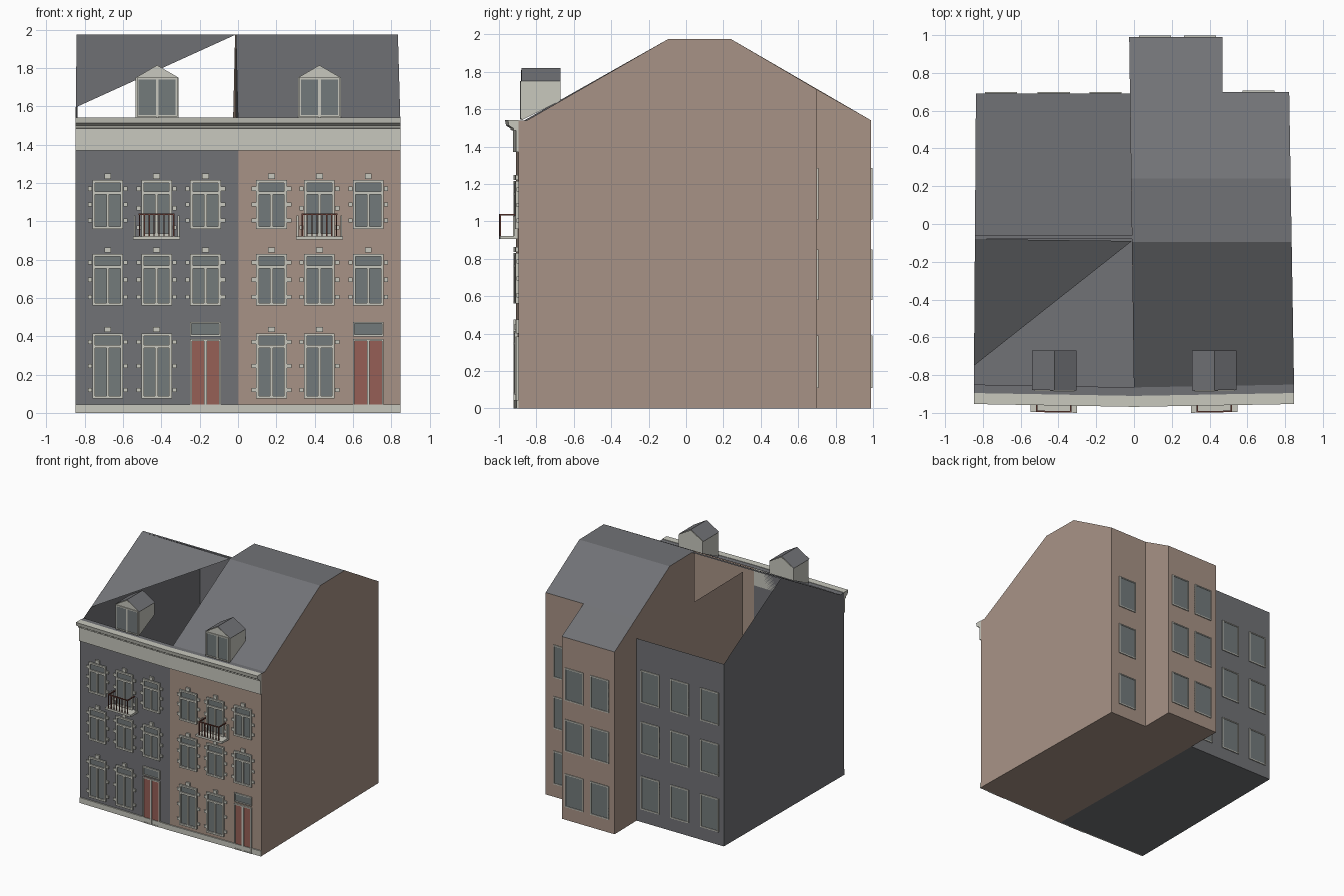
import bpy, bmesh
from mathutils import Vector

if "Cube" in bpy.data.objects:
    bpy.data.objects.remove(bpy.data.objects["Cube"])


def material(name, *rgb):
    lin = [((c / 255 + 0.055) / 1.055) ** 2.4 for c in rgb] + [1]
    m = bpy.data.materials.new(name)
    m.use_nodes = True
    m.diffuse_color = lin
    m.node_tree.nodes["Principled BSDF"].inputs["Base Color"].default_value = lin
    return m


BROWN = material("brown plaster", 168, 147, 134)
GRAY = material("gray plaster", 113, 114, 118)
ROOF = material("roof slate", 113, 114, 118)
STONE = material("pale stone", 200, 200, 190)
GLASS = material("window glass", 115, 122, 123)
RED = material("door red", 150, 95, 86)
IRON = material("railing rust", 112, 66, 56)

HALF, FRONT, EAVE, BACK, EXT = 0.848, -0.895, -0.85, 0.69, 0.99
EAVE_Z, RIDGE_Z = 1.54, 1.975


def finish(name, bm, mat):
    # the facade bows slightly forward at the party wall
    for v in bm.verts:
        if v.co.y < -0.8:
            v.co.y -= 0.015 * (1 - abs(v.co.x) / HALF)
    me = bpy.data.meshes.new(name)
    bm.to_mesh(me)
    bm.free()
    me.materials.append(mat)
    ob = bpy.data.objects.new(name, me)
    bpy.context.collection.objects.link(ob)
    return ob


def sheets(name, mat, polys):
    """Flat faces, each given as (outward direction, points)."""
    bm = bmesh.new()
    for out, pts in polys:
        f = bm.faces.new([bm.verts.new(p) for p in pts])
        f.normal_update()
        if f.normal.dot(Vector(out)) < 0:
            f.normal_flip()
    bmesh.ops.remove_doubles(bm, verts=bm.verts, dist=1e-5)
    return finish(name, bm, mat)


def boxes(name, mat, items):
    """Boxes given as (x0, x1, y0, y1, z0, z1)."""
    bm = bmesh.new()
    for x0, x1, y0, y1, z0, z1 in items:
        vs = bmesh.ops.create_cube(bm, size=1)["verts"]
        for v in vs:
            v.co = ((x0 + x1) / 2 + v.co.x * (x1 - x0),
                    (y0 + y1) / 2 + v.co.y * (y1 - y0),
                    (z0 + z1) / 2 + v.co.z * (z1 - z0))
    return finish(name, bm, mat)


def prism(name, mat, profile, x0, x1):
    """Closed (y, z) profile extruded along x."""
    bm = bmesh.new()
    f = bm.faces.new([bm.verts.new((x0, y, z)) for y, z in profile])
    ext = bmesh.ops.extrude_face_region(bm, geom=[f])["geom"]
    for v in ext:
        if isinstance(v, bmesh.types.BMVert):
            v.co.x = x1
    bmesh.ops.recalc_face_normals(bm, faces=bm.faces)
    return finish(name, bm, mat)


# Plan lines of the slightly tapering side walls
def left(y): return -HALF + 0.007 * (y + 0.9)
def party(y): return -0.0135 * (y + 0.9)
def right(y): return HALF - 0.0165 * (y + 0.9)
def wing(y): return 0.468


def span(a, b, *yz):
    """Quad between plan lines a and b through two (y, z) points."""
    (y0, z0), (y1, z1) = yz
    return [(a(y0), y0, z0), (b(y0), y0, z0), (b(y1), y1, z1), (a(y1), y1, z1)]


def side(line, *yz):
    return [(line(y), y, z) for y, z in yz]


X, Y, Z = Vector((1, 0, 0)), Vector((0, 1, 0)), Vector((0, 0, 1))
R0, R1, NOTCH, NOTCH_Z = -0.095, 0.24, 0.7, 1.705

# Brown house with its rear wing
sheets("brown_house_walls", BROWN, [
    (-Y, span(party, right, (FRONT, 0), (FRONT, EAVE_Z))),
    (X, side(right, (FRONT, 0), (FRONT, EAVE_Z), (EAVE, EAVE_Z), (R0, RIDGE_Z),
             (R1, RIDGE_Z), (NOTCH, NOTCH_Z), (NOTCH, 0))),
    (Y, span(wing, right, (NOTCH, 0), (NOTCH, NOTCH_Z))),
    (X, side(wing, (NOTCH, 0), (NOTCH, NOTCH_Z), (EXT, EAVE_Z), (EXT, 0))),
    (Y, span(party, wing, (EXT, 0), (EXT, EAVE_Z))),
    (-X, side(party, (-0.76, 0), (-0.76, 1.545), (R0, 1.545), (R0, RIDGE_Z),
              (R1, RIDGE_Z), (EXT, EAVE_Z), (EXT, 0))),
    (-Z, span(party, right, (FRONT, 0), (NOTCH, 0))),
    (-Z, span(party, wing, (NOTCH, 0), (EXT, 0))),
])
sheets("brown_house_roof", ROOF, [
    (Z, span(party, right, (FRONT, EAVE_Z), (EAVE, EAVE_Z))),
    (Z, span(party, right, (EAVE, EAVE_Z), (R0, RIDGE_Z))),
    (Z, span(party, right, (R0, RIDGE_Z), (R1, RIDGE_Z))),
    (Z, span(party, right, (R1, RIDGE_Z), (NOTCH, NOTCH_Z))),
    (Z, span(party, wing, (NOTCH, NOTCH_Z), (EXT, EAVE_Z))),
])

# Gray house, with an open roof shell
sheets("gray_house_walls", GRAY, [
    (-Y, span(left, party, (FRONT, 0), (FRONT, EAVE_Z))),
    (Y, span(left, party, (BACK, 0), (BACK, EAVE_Z))),
    (-X, side(left, (FRONT, 0), (FRONT, EAVE_Z), (EAVE, EAVE_Z), (-0.08, RIDGE_Z),
              (-0.06, RIDGE_Z), (BACK, EAVE_Z), (BACK, 0))),
    (-Z, span(left, party, (FRONT, 0), (BACK, 0))),
])
sheets("gray_house_roof", ROOF, [
    (Z, span(left, party, (FRONT, EAVE_Z), (EAVE, EAVE_Z))),
    (Z, [(left(-0.75), -0.75, 1.595), (left(-0.08), -0.08, RIDGE_Z),
         (party(-0.09), -0.09, RIDGE_Z)]),
    (Z, span(left, party, (-0.08, RIDGE_Z), (-0.06, RIDGE_Z))),
])

# Cornice and plinth, one length per house
cornice = [(FRONT, 1.37), (-0.91, 1.37), (-0.91, 1.485), (-0.922, 1.488),
           (-0.922, 1.497), (-0.947, 1.512), (-0.953, 1.543), (FRONT, 1.543)]
plinth = [(FRONT, 0), (-0.905, 0), (-0.905, 0.045), (FRONT, 0.045)]
for who, x0, x1 in (("gray", -HALF, 0), ("brown", 0, HALF)):
    prism(who + "_cornice", STONE, cornice, x0, x1)
    prism(who + "_plinth", STONE, plinth, x0, x1)

stone, glass, red, iron = [], [], [], []


def frame(x0, x1, z0, z1, y0, y1, t):
    stone.extend([(x0, x0 + t, y0, y1, z0, z1), (x1 - t, x1, y0, y1, z0, z1),
                  (x0 + t, x1 - t, y0, y1, z0, z0 + t),
                  (x0 + t, x1 - t, y0, y1, z1 - t, z1)])


def front_window(c, z0, z1):
    w, face = 0.08, -0.91
    glass.append((c - w, c + w, -0.9, FRONT, z0, z1))
    frame(c - w, c + w, z0, z1, face, FRONT, 0.014)
    bar = z1 - 0.068
    stone.append((c - w, c + w, face, FRONT, bar - 0.008, bar + 0.008))
    stone.append((c - 0.007, c + 0.007, face, FRONT, z0, bar))
    # keystone and side blocks
    stone.append((c - 0.018, c + 0.018, face, FRONT, z1 + 0.006, z1 + 0.034))
    for s in (-1, 1):
        for z in (z0 + 0.045, (z0 + z1) / 2, z1 - 0.045):
            stone.append((c + s * 0.093 - 0.011, c + s * 0.093 + 0.011,
                          -0.905, FRONT, z - 0.011, z + 0.011))


def front_door(c):
    w = 0.08
    red.append((c - w, c + w, -0.9, FRONT, 0, 0.385))
    frame(c - w, c + w, 0, 0.385, -0.908, FRONT, 0.009)
    stone.append((c - 0.007, c + 0.007, -0.908, FRONT, 0, 0.38))
    glass.append((c - w, c + w, -0.9, FRONT, 0.4, 0.475))
    frame(c - w, c + w, 0.4, 0.475, -0.908, FRONT, 0.008)


def balcony(c):
    w, y, top = 0.122, -0.99, 1.04
    stone.append((c - w, c + w, y, FRONT, 0.905, 0.922))
    for s in (-1, 1):
        x = c + s * (w - 0.008)
        stone.append((x - 0.005, x + 0.005, -0.915, FRONT, 0.92, 1.03))
        x = c + s * 0.09
        iron.append((x - 0.004, x + 0.004, y, FRONT, top - 0.008, top))
    iron.append((c - 0.094, c + 0.094, y, y + 0.008, top - 0.008, top))
    for i in range(8):
        x = c - 0.09 + i * 0.18 / 7
        iron.append((x - 0.003, x + 0.003, y, y + 0.006, 0.92, top))


# Facade openings
for cols, door in (((-0.68, -0.425, -0.17), -0.17), ((0.175, 0.425, 0.68), 0.68)):
    for c in cols:
        front_window(c, 0.96 if c != cols[1] else 0.922, 1.215)
        front_window(c, 0.56, 0.83)
        if c != door:
            front_window(c, 0.075, 0.415)
    front_door(door)
    balcony(cols[1])

# Rear windows, as (centre, wall) columns
rear = [(-0.15, BACK), (-0.425, BACK), (-0.705, BACK),
        (0.112, EXT), (0.35, EXT), (0.66, NOTCH)]
for c, y in rear:
    for z0, z1 in ((0.11, 0.39), (0.58, 0.85), (1.01, 1.285)):
        glass.append((c - 0.085, c + 0.085, y, y + 0.003, z0, z1))
        frame(c - 0.085, c + 0.085, z0, z1, y, y + 0.008, 0.009)

# Dormers
for who, c in (("gray", -0.422), ("brown", 0.425)):
    w, y0, y1, z0, z1, ze, zp = 0.112, -0.87, -0.67, 1.543, 1.645, 1.75, 1.815
    a, b = c - w, c + w
    ends = [(d, [(a, y, z), (b, y, z), (b, y, ze), (c, y, zp), (a, y, ze)])
            for d, y, z in ((-Y, y0, z0), (Y, y1, z1))]
    cheeks = [(d, [(x, y0, z0), (x, y0, ze), (x, y1, ze), (x, y1, z1)])
              for d, x in ((-X, a), (X, b))]
    sheets(who + "_dormer_body", STONE, ends + cheeks)
    sheets(who + "_dormer_roof", ROOF, [
        (Z, [(x, y0 - 0.003, ze), (c, y0 - 0.003, zp + 0.005),
             (c, y1, zp + 0.005), (x, y1, ze)]) for x in (a - 0.005, b + 0.005)])
    glass.append((a + 0.01, b - 0.01, y0 - 0.003, y0, z0 + 0.01, ze - 0.005))
    frame(a + 0.006, b - 0.006, z0 + 0.004, ze, y0 - 0.008, y0, 0.009)
    stone.append((c - 0.007, c + 0.007, y0 - 0.008, y0, z0, ze))

boxes("stone_trim", STONE, stone)
boxes("window_panes", GLASS, glass)
boxes("front_doors", RED, red)
boxes("balcony_railings", IRON, iron)
